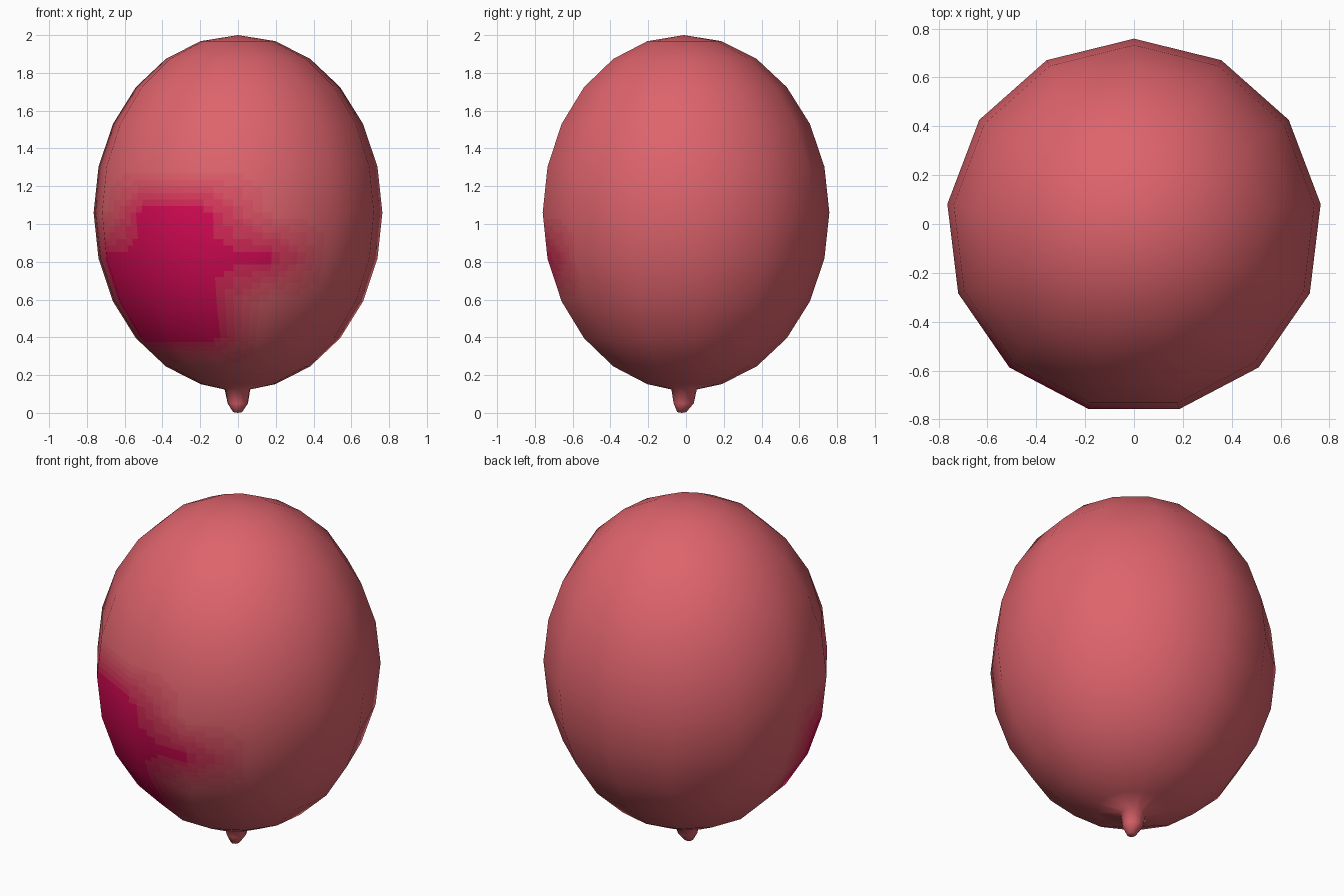
import bpy, bmesh
from math import sin, cos, pi
from mathutils import Vector

if "Cube" in bpy.data.objects:
    bpy.data.objects.remove(bpy.data.objects["Cube"])

SIDES, RINGS = 13, 12
R, H, CZ, CY = 0.77, 0.94, 1.06, -0.011
LEVELS = 6

# Materials blending from the coral skin to the magenta patch
base, patch = Vector((0.73, 0.125, 0.15)), Vector((0.68, 0.003, 0.09))
mesh = bpy.data.meshes.new("balloon")
for i in range(LEVELS + 1):
    m = bpy.data.materials.new(f"skin_{i}")
    m.diffuse_color = (*base.lerp(patch, i / LEVELS), 1)
    m.use_nodes = True
    m.node_tree.nodes["Principled BSDF"].inputs["Base Color"].default_value = m.diffuse_color
    mesh.materials.append(m)

# Profile: egg-shaped body, then the short knotted neck (radius, z, x shift, y shift)
profile = [(R * sin(pi * k / RINGS), CZ + H * cos(pi * k / RINGS), 0, CY)
           for k in range(1, RINGS)]
profile += [(0.068, 0.124, -0.003, CY), (0.054, 0.05, -0.001, -0.013), (0.024, 0.004, -0.002, -0.023)]

# Ring number -> columns of the magenta patch
stain = {6: (5, 6), 7: (4, 5, 6, 7), 8: (4, 5, 6), 9: (4, 5, 6)}

bm = bmesh.new()
w = bm.verts.layers.float.new("stain")
rings = []
for k, (r, z, dx, dy) in enumerate(profile, 1):
    ring = []
    for j in range(SIDES):
        a = pi / 2 + 2 * pi * j / SIDES
        v = bm.verts.new((dx + r * cos(a), dy + r * sin(a), z))
        v[w] = 1.0 if j in stain.get(k, ()) else 0.0
        ring.append(v)
    rings.append(ring)
top = bm.verts.new((0, CY, CZ + H))
tip = bm.verts.new((-0.002, -0.023, 0))
for j in range(SIDES):
    n = (j + 1) % SIDES
    bm.faces.new((top, rings[0][j], rings[0][n]))
    bm.faces.new((tip, rings[-1][n], rings[-1][j]))
    for a, b in zip(rings, rings[1:]):
        bm.faces.new((a[j], b[j], b[n], a[n]))

# Split the faces around the patch finely so its edge fades
edges = {e for f in bm.faces if any(v[w] > 0 for v in f.verts) for e in f.edges}
bmesh.ops.subdivide_edges(bm, edges=list(edges), cuts=6, use_grid_fill=True)
for f in bm.faces:
    f.smooth = True
    blend = sum(v[w] for v in f.verts) / len(f.verts)
    if len(f.verts) == 4:
        f.material_index = min(LEVELS, max(0, round(blend * LEVELS)))
bmesh.ops.recalc_face_normals(bm, faces=bm.faces)
bm.to_mesh(mesh)
bm.free()

# Rounded shading over the body, automatic on the neck
normals = []
for v in mesh.vertices:
    x, y, z = v.co
    n = Vector((x / R**2, (y - CY) / R**2, (z - CZ) / H**2)).normalized()
    normals.append(n if z > 0.2 else v.normal.copy())
mesh.normals_split_custom_set_from_vertices(normals)

balloon = bpy.data.objects.new("balloon", mesh)
bpy.context.collection.objects.link(balloon)
